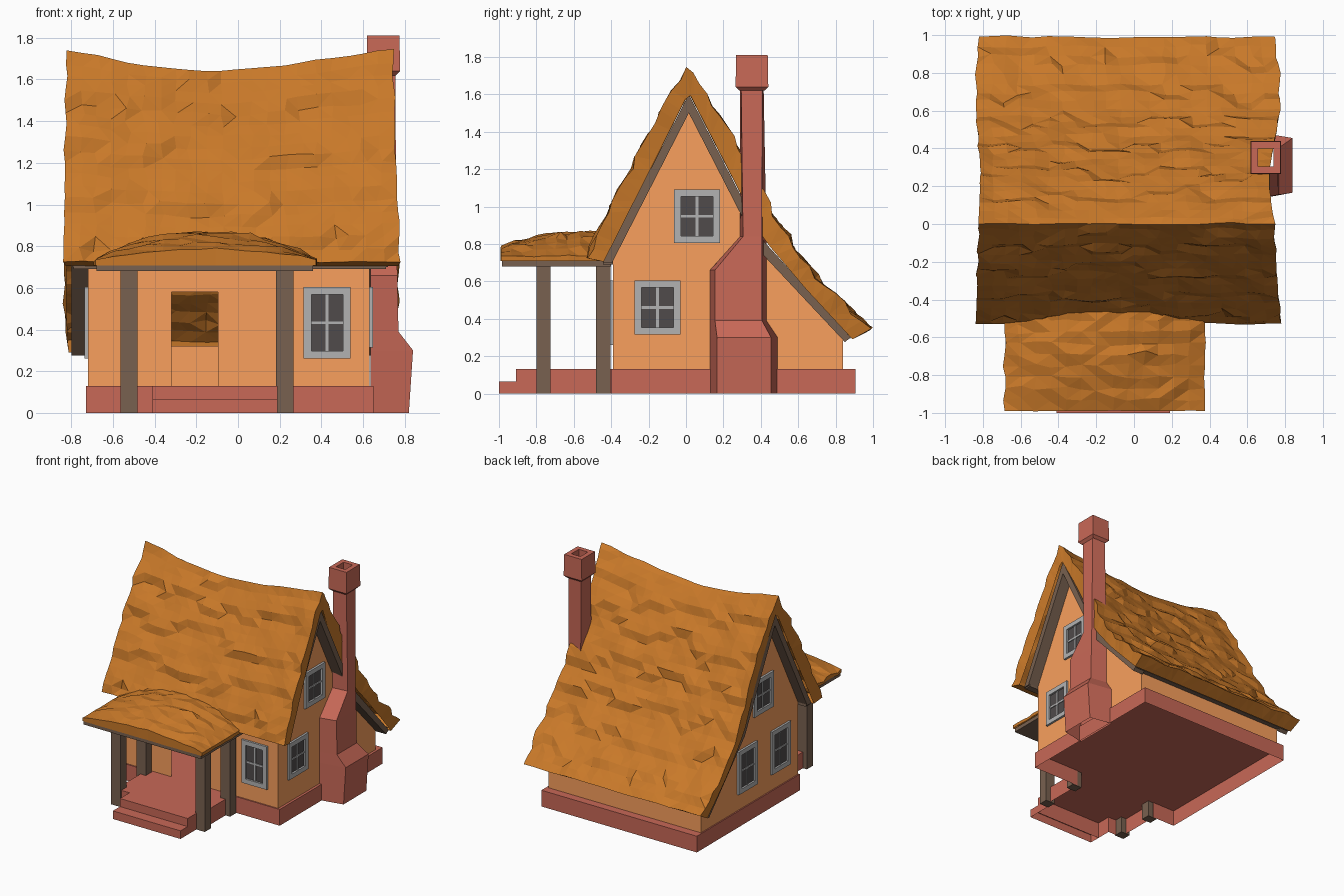
import bpy, bmesh
from math import sin, pi
from mathutils import Vector, noise

if "Cube" in bpy.data.objects:
    bpy.data.objects.remove(bpy.data.objects["Cube"])


def material(name, rgb):
    m = bpy.data.materials.new(name)
    m.diffuse_color = (*rgb, 1)
    m.use_nodes = True
    m.node_tree.nodes["Principled BSDF"].inputs["Base Color"].default_value = m.diffuse_color
    return m


THATCH = material("thatch", (0.58, 0.19, 0.022))
PLASTER = material("plaster", (0.95, 0.35, 0.11))
BRICK = material("brick", (0.58, 0.14, 0.095))
WOOD = material("wood", (0.19, 0.12, 0.08))
FRAME = material("window_frame", (0.45, 0.45, 0.45))
GLASS = material("glass", (0.08, 0.07, 0.07))


def finish(name, bm, mat, recalc=True):
    if recalc:
        bmesh.ops.recalc_face_normals(bm, faces=bm.faces)
    me = bpy.data.meshes.new(name)
    bm.to_mesh(me)
    bm.free()
    me.materials.append(mat)
    ob = bpy.data.objects.new(name, me)
    bpy.context.collection.objects.link(ob)
    return ob


def boxes(name, mat, *dims):
    bm = bmesh.new()
    for x0, x1, y0, y1, z0, z1 in dims:
        for v in bmesh.ops.create_cube(bm, size=1)["verts"]:
            v.co = ((x0 + x1) / 2 + v.co.x * (x1 - x0), (y0 + y1) / 2 + v.co.y * (y1 - y0),
                    (z0 + z1) / 2 + v.co.z * (z1 - z0))
    return finish(name, bm, mat)


def sheet(name, mat, *polys):
    """Flat single-sided panels, points given in outward winding."""
    bm = bmesh.new()
    for poly in polys:
        bm.faces.new([bm.verts.new(p) for p in poly])
    return finish(name, bm, mat, recalc=False)


def loft(name, loops, mat, caps=True):
    """Join closed loops that all have the same number of points."""
    bm = bmesh.new()
    rows = [[bm.verts.new(p) for p in loop] for loop in loops]
    n = len(rows[0])
    for a, b in zip(rows, rows[1:]):
        for i in range(n):
            bm.faces.new((a[i], a[(i + 1) % n], b[(i + 1) % n], b[i]))
    if caps:
        bm.faces.new(rows[0])
        bm.faces.new(rows[-1])
    return finish(name, bm, mat, recalc=caps)


def hollow_slab(name, outline, z):
    """Counter-clockwise footprint with a top and sides, open below."""
    low = [(x, y, 0) for x, y in outline]
    high = [(x, y, z) for x, y in outline]
    n = len(low)
    sheet(name, BRICK, high, *[(low[i], low[(i + 1) % n], high[(i + 1) % n], high[i]) for i in range(n)])


def resample(path, n):
    pts = [Vector(p) for p in path]
    seg = [(b - a).length for a, b in zip(pts, pts[1:])]
    out = []
    for k in range(n):
        d, i = sum(seg) * k / (n - 1), 0
        while i < len(seg) - 1 and d > seg[i]:
            d -= seg[i]
            i += 1
        out.append(pts[i].lerp(pts[i + 1], min(1, d / seg[i])))
    return out


# Stone base with porch floor and top step, then the lower step
hollow_slab("base", [(-0.73, 0.905), (-0.73, -0.40), (-0.53, -0.40), (-0.53, -0.79), (-0.41, -0.79),
                     (-0.41, -0.91), (0.19, -0.91), (0.19, -0.79), (0.225, -0.79), (0.225, -0.40),
                     (0.65, -0.40), (0.65, 0.905)], 0.13)
hollow_slab("lower_step", [(-0.41, -0.91), (-0.41, -1.0), (0.19, -1.0), (0.19, -0.91)], 0.065)

# Plaster walls: gable ends, back wall, and front wall around the doorway
XL, XR, YF, YB = -0.72, 0.63, -0.39, 0.84
gable = [(YF, 0.13), (YB, 0.13), (YB, 0.32), (0.41, 0.77), (0.015, 1.55), (YF, 0.74)]
sheet("right_gable_wall", PLASTER, [(XR, y, z) for y, z in gable])
sheet("left_gable_wall", PLASTER, [(XL, y, z) for y, z in reversed(gable)])
sheet("back_wall", PLASTER, [(XR, YB, 0.13), (XL, YB, 0.13), (XL, YB, 0.32), (XR, YB, 0.32)])
sheet("front_wall", PLASTER, *[[(a, YF, z0), (b, YF, z0), (b, YF, 0.74), (a, YF, 0.74)]
                               for a, b, z0 in ((XL, -0.318, 0.13), (-0.318, -0.097, 0.58), (-0.097, XR, 0.13))])

# Wooden verge boards and eave boards under the thatch
verge = [(-0.445, 0.70), (0.015, 1.60), (0.42, 0.81), (0.88, 0.30),
         (0.85, 0.275), (0.395, 0.76), (0.015, 1.50), (-0.395, 0.70)]
for side, x0, x1 in (("left", -0.80, XL), ("right", XR, 0.72)):
    loft(side + "_verge_board", [[(x, y, z) for y, z in verge] for x in (x0, x1)], WOOD)
boxes("front_eave_board", WOOD, (-0.79, 0.71, -0.445, -0.39, 0.69, 0.725))
boxes("back_eave_board", WOOD, (-0.79, 0.71, 0.84, 0.88, 0.295, 0.32))

# Main thatched roof: a shell with thick rims, sagging ridge and ragged courses
N, NX = 44, 22
top = resample([(-0.53, 0.725), (-0.45, 0.90), (-0.22, 1.35), (0.01, 1.755), (0.21, 1.44),
                (0.42, 1.04), (0.61, 0.715), (0.78, 0.53), (0.99, 0.345)], N)
under = resample([(-0.44, 0.705), (-0.21, 1.16), (0.015, 1.61), (0.22, 1.21),
                  (0.42, 0.82), (0.64, 0.56), (0.89, 0.29)], N)
ridge = max(range(N), key=lambda i: top[i].y)


def sag(x, z):
    return -0.10 * max(0, 1 - abs((x + 0.09) / 0.76) ** 1.5) * min(1, max(0, (z - 0.7) / 1.06))


def rough(a, b, c):
    return noise.noise(Vector((a, b, c)))


bm = bmesh.new()
tops, unders = [], []
for k in range(NX):
    t = k / (NX - 1)
    row_t, row_u = [], []
    for i in range(N):
        d = abs(i - ridge) / (ridge if i < ridge else N - 1 - ridge)
        bulge = 0.035 * d ** 1.5 if i < ridge else -0.028 * sin(2 * pi * d)
        x = (0.745 + bulge) * t - (0.825 + 0.4 * bulge) * (1 - t)
        if 0 < k < NX - 1:
            x += 0.03 * rough(k * 1.7, i * 0.7, 4)
        nrm = (top[min(i + 1, N - 1)] - top[max(i - 1, 0)]).normalized()
        nrm = Vector((-nrm.y, nrm.x))
        s = abs(i - ridge) / 4 + 0.6 * rough(x * 4, i * 0.15, 2)
        lift = 0.028 * (s % 1) - 0.012 if 0 < i < N - 1 and i != ridge else 0
        lift += 0.016 * rough(x * 6, i * 0.5, 9)
        p = top[i] + nrm * lift
        wob = 0.014 * rough(t * 9, i * 0.5, 5)
        row_t.append(bm.verts.new((x + wob, p.x + wob * 0.6, p.y + sag(x, p.y) + wob * 0.8)))
        u = under[i]
        row_u.append(bm.verts.new((x * 0.985, u.x, u.y + sag(x, u.y))))
    tops.append(row_t)
    unders.append(row_u)
for k in range(NX - 1):
    for i in range(N - 1):
        bm.faces.new((tops[k][i], tops[k + 1][i], tops[k + 1][i + 1], tops[k][i + 1]))
    for i in (0, N - 1):
        bm.faces.new((tops[k][i], tops[k + 1][i], unders[k + 1][i], unders[k][i]))
for k in (0, NX - 1):
    for i in range(N - 1):
        bm.faces.new((tops[k][i], tops[k][i + 1], unders[k][i + 1], unders[k][i]))
bmesh.ops.delete(bm, geom=[v for v in bm.verts if not v.link_faces], context='VERTS')
bmesh.ops.triangulate(bm, faces=bm.faces, quad_method='SHORT_EDGE')
finish("main_thatch_roof", bm, THATCH)

# Porch: posts, roof board and humped thatch
boxes("porch_posts", WOOD, *[(x, x + 0.083, y, y + 0.075, 0, 0.69)
                             for x in (-0.565, 0.183) for y in (-0.80, -0.48)])
boxes("porch_roof_board", WOOD, (-0.68, 0.36, -0.985, -0.40, 0.68, 0.712))
bm = bmesh.new()
bmesh.ops.create_grid(bm, x_segments=13, y_segments=10, size=1)
for v in bm.verts:
    u, w = v.co.x, (v.co.y + 1) / 2
    hump = (1 - abs(u) ** 2.2) * min(1, 0.22 + 1.5 * w) ** 0.6
    course = 0.02 * ((w * 5 + 0.9 * rough(u * 3, w, 1)) % 1)
    j = 0.018 * rough(u * 4, w * 6, 3)
    rim = abs(u) > 0.99 or w < 0.01
    v.co = (-0.155 + 0.53 * u + j, -0.99 + 0.60 * w + (0.4 if rim else 1.5) * j,
            0.735 + 0.125 * hump + (0 if rim else 0.014 - course) + j)
rim_edges = [e for e in bm.edges if e.is_boundary]
skirt = bmesh.ops.extrude_edge_only(bm, edges=rim_edges)
for g in skirt["geom"]:
    if isinstance(g, bmesh.types.BMVert):
        g.co.z = 0.708
bmesh.ops.triangulate(bm, faces=bm.faces, quad_method='SHORT_EDGE')
finish("porch_thatch_roof", bm, THATCH)


# Windows: u runs along the wall, d is the depth outward
def window(name, wall, u0, u1, z0, z1):
    def place(ua, ub, za, zb, d0, d1):
        if wall == "front":
            return (ua, ub, YF - d1, YF - d0, za, zb)
        if wall == "right":
            return (XR + d0, XR + d1, ua, ub, za, zb)
        return (XL - d1, XL - d0, ua, ub, za, zb)
    f, m = 0.037, 0.007
    uc, zc = (u0 + u1) / 2, (z0 + z1) / 2
    boxes(name + "_frame", FRAME,
          place(u0, u0 + f, z0, z1, 0, 0.017), place(u1 - f, u1, z0, z1, 0, 0.017),
          place(u0 + f, u1 - f, z0, z0 + f, 0, 0.017), place(u0 + f, u1 - f, z1 - f, z1, 0, 0.017),
          place(uc - m, uc + m, z0 + f, z1 - f, 0, 0.008), place(u0 + f, u1 - f, zc - m, zc + m, 0, 0.008))
    boxes(name + "_glass", GLASS, place(u0 + f, u1 - f, z0 + f, z1 - f, -0.003, 0.002))


window("front_window", "front", 0.315, 0.54, 0.26, 0.605)
window("right_upper_window", "right", -0.064, 0.182, 0.805, 1.09)
window("right_lower_window", "right", -0.275, -0.03, 0.315, 0.605)
window("left_upper_window", "left", -0.064, 0.182, 0.805, 1.09)
window("left_front_window", "left", -0.28, -0.04, 0.26, 0.605)
window("left_back_window", "left", 0.14, 0.38, 0.26, 0.605)


# Chimney: open stepped stack with chamfered sides, then a hollow cap
def ring(z, x0, x1, ya, yb, oa, ob):
    return [(x0, ya, z), (x1, oa, z), (x1, ob, z), (x0, yb, z)]


loft("chimney_stack", [ring(0, 0.635, 0.82, 0.128, 0.49, 0.166, 0.455),
                       ring(0.30, 0.635, 0.84, 0.128, 0.49, 0.166, 0.455),
                       ring(0.39, 0.635, 0.77, 0.128, 0.43, 0.155, 0.406),
                       ring(0.66, 0.635, 0.765, 0.128, 0.43, 0.155, 0.406),
                       ring(0.84, 0.635, 0.76, 0.29, 0.43, 0.305, 0.405),
                       ring(1.64, 0.64, 0.755, 0.29, 0.415, 0.295, 0.41)], BRICK, caps=False)
caps = [(1.62, 0.02), (1.64, 0.0), (1.81, 0.003), (1.81, 0.04), (1.66, 0.04)]
loft("chimney_cap", [ring(z, 0.617 + i, 0.778 - i, 0.265 + i, 0.44 - i, 0.265 + i, 0.44 - i)
                     for z, i in caps], BRICK, caps=False)
